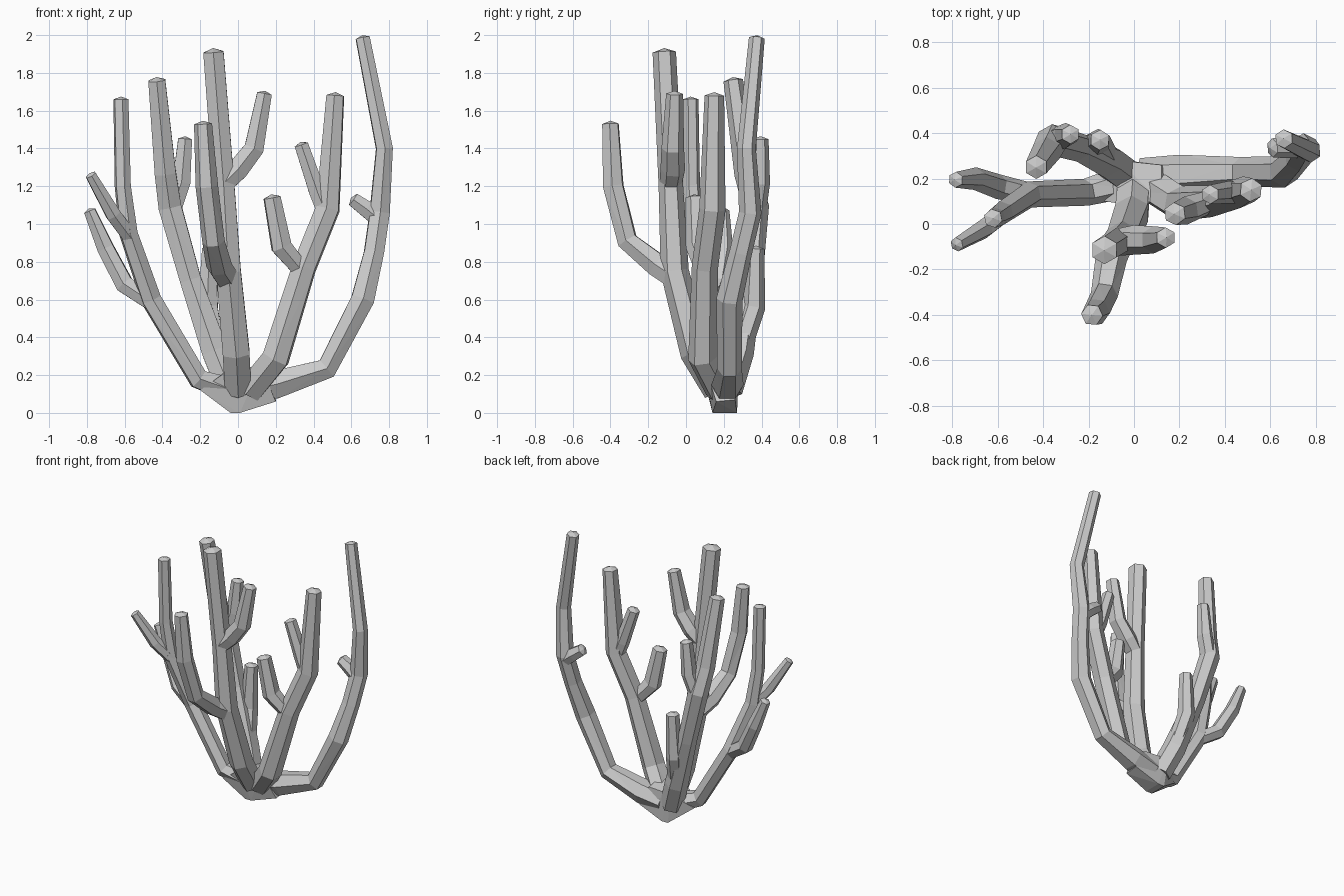
import bpy, bmesh, math
from mathutils import Vector

SIDES = 6


def branch(name, pts):
    """Faceted tapered tube through (x, y, z, radius) stations with a blunt peaked tip."""
    bm = bmesh.new()
    P = [Vector(p[:3]) for p in pts]
    R = [p[3] for p in pts]
    n = len(P)
    rings = []
    u = None
    for i in range(n):
        d0 = (P[i] - P[max(i - 1, 0)]).normalized()
        d1 = (P[min(i + 1, n - 1)] - P[i]).normalized()
        t = (d0 + d1).normalized()
        ref = u if u else Vector((0, -1, 0.01))
        u = (ref - t * ref.dot(t)).normalized()
        v = t.cross(u)
        ring = []
        for k in range(SIDES):
            a = 2 * math.pi * k / SIDES
            ring.append(bm.verts.new(P[i] + (u * math.cos(a) + v * math.sin(a)) * R[i]))
        rings.append(ring)
    for a, b in zip(rings, rings[1:]):
        for k in range(SIDES):
            j = (k + 1) % SIDES
            bm.faces.new((a[k], a[j], b[j], b[k]))
    bm.faces.new(rings[0][::-1])
    tip = bm.verts.new(P[-1] + (P[-1] - P[-2]).normalized() * R[-1] * 0.35)
    for k in range(SIDES):
        bm.faces.new((rings[-1][k], rings[-1][(k + 1) % SIDES], tip))
    finish(name, bm)


def finish(name, bm):
    bmesh.ops.recalc_face_normals(bm, faces=bm.faces)
    bmesh.ops.triangulate(bm, faces=[f for f in bm.faces if len(f.verts) > 3])
    me = bpy.data.meshes.new(name)
    bm.to_mesh(me)
    bm.free()
    bpy.context.collection.objects.link(bpy.data.objects.new(name, me))


# wedge-shaped root where the branches meet
bm = bmesh.new()
for co in [(-0.04, 0.14, 0), (-0.04, 0.27, 0), (0.01, 0.14, 0), (0.01, 0.27, 0),
           (0.2, 0.16, 0.06), (0.2, 0.26, 0.07), (-0.2, 0.11, 0.12), (-0.2, 0.19, 0.12),
           (0.12, 0.26, 0.22), (0.12, 0.1, 0.25), (-0.06, 0.09, 0.22), (-0.07, 0.28, 0.22)]:
    bm.verts.new(co)
bmesh.ops.convex_hull(bm, input=bm.verts)
finish("root", bm)

# right outer branch and its stub
branch("right_outer_branch", [(0.03, 0.21, 0.12, .08), (0.2, 0.22, 0.15, .085), (0.47, 0.23, 0.235, .065),
                              (0.66, 0.23, 0.6, .07), (0.72, 0.29, 0.85, .06), (0.75, 0.34, 1.06, .06),
                              (0.775, 0.32, 1.4, .05), (0.66, 0.375, 1.985, .042)])
branch("right_outer_stub", [(0.74, 0.34, 1.03, .05), (0.68, 0.34, 1.08, .05), (0.61, 0.335, 1.13, .042)])

# right inner branch with two twigs
branch("right_inner_branch", [(0.06, 0.18, 0.12, .08), (0.2, 0.09, 0.29, .08), (0.35, 0.1, 0.77, .07),
                              (0.475, 0.14, 1.08, .07), (0.515, 0.15, 1.68, .052)])
branch("right_inner_low_twig", [(0.34, 0.1, 0.75, .05), (0.23, 0.06, 0.88, .062), (0.18, 0.045, 1.14, .05)])
branch("right_inner_high_twig", [(0.46, 0.14, 1.07, .05), (0.42, 0.14, 1.17, .05), (0.335, 0.13, 1.42, .042)])

# centre trunk, front limb and upper twig
branch("centre_trunk", [(0, 0.17, 0.12, .08), (-0.01, 0.05, 0.32, .082), (-0.05, -0.06, 0.75, .075),
                        (-0.075, -0.08, 1.2, .065), (-0.13, -0.115, 1.91, .062)])
branch("front_limb", [(-0.06, -0.06, 0.72, .07), (-0.1, -0.15, 0.78, .07), (-0.13, -0.31, 0.91, .06),
                      (-0.165, -0.385, 1.2, .06), (-0.185, -0.4, 1.53, .048)])
branch("centre_twig", [(-0.07, -0.08, 1.22, .06), (0.0, -0.07, 1.29, .065), (0.085, -0.07, 1.4, .06),
                       (0.14, -0.06, 1.69, .045)])

# back-left branch with two twigs
branch("back_branch", [(-0.04, 0.22, 0.12, .08), (-0.12, 0.28, 0.32, .08), (-0.25, 0.34, 0.7, .065),
                       (-0.36, 0.37, 1.09, .07), (-0.385, 0.32, 1.27, .065), (-0.43, 0.25, 1.76, .052)])
branch("back_high_twig", [(-0.35, 0.37, 1.07, .055), (-0.3, 0.39, 1.22, .055), (-0.28, 0.395, 1.45, .042)])
branch("back_low_twig", [(-0.12, 0.28, 0.32, .06), (-0.16, 0.36, 0.56, .06), (-0.15, 0.37, 0.87, .045)])

# left branch and its two side twigs
branch("left_branch", [(-0.03, 0.19, 0.12, .075), (-0.21, 0.14, 0.18, .06), (-0.46, 0.13, 0.6, .058),
                       (-0.58, 0.05, 0.95, .052), (-0.61, 0.03, 1.2, .045), (-0.62, 0.025, 1.66, .042)])
branch("left_low_twig", [(-0.45, 0.13, 0.58, .05), (-0.6, 0.165, 0.68, .055), (-0.7, 0.2, 0.87, .05),
                         (-0.785, 0.195, 1.07, .035)])
branch("left_high_twig", [(-0.57, 0.05, 0.93, .045), (-0.66, -0.02, 1.05, .045), (-0.78, -0.09, 1.26, .032)])
